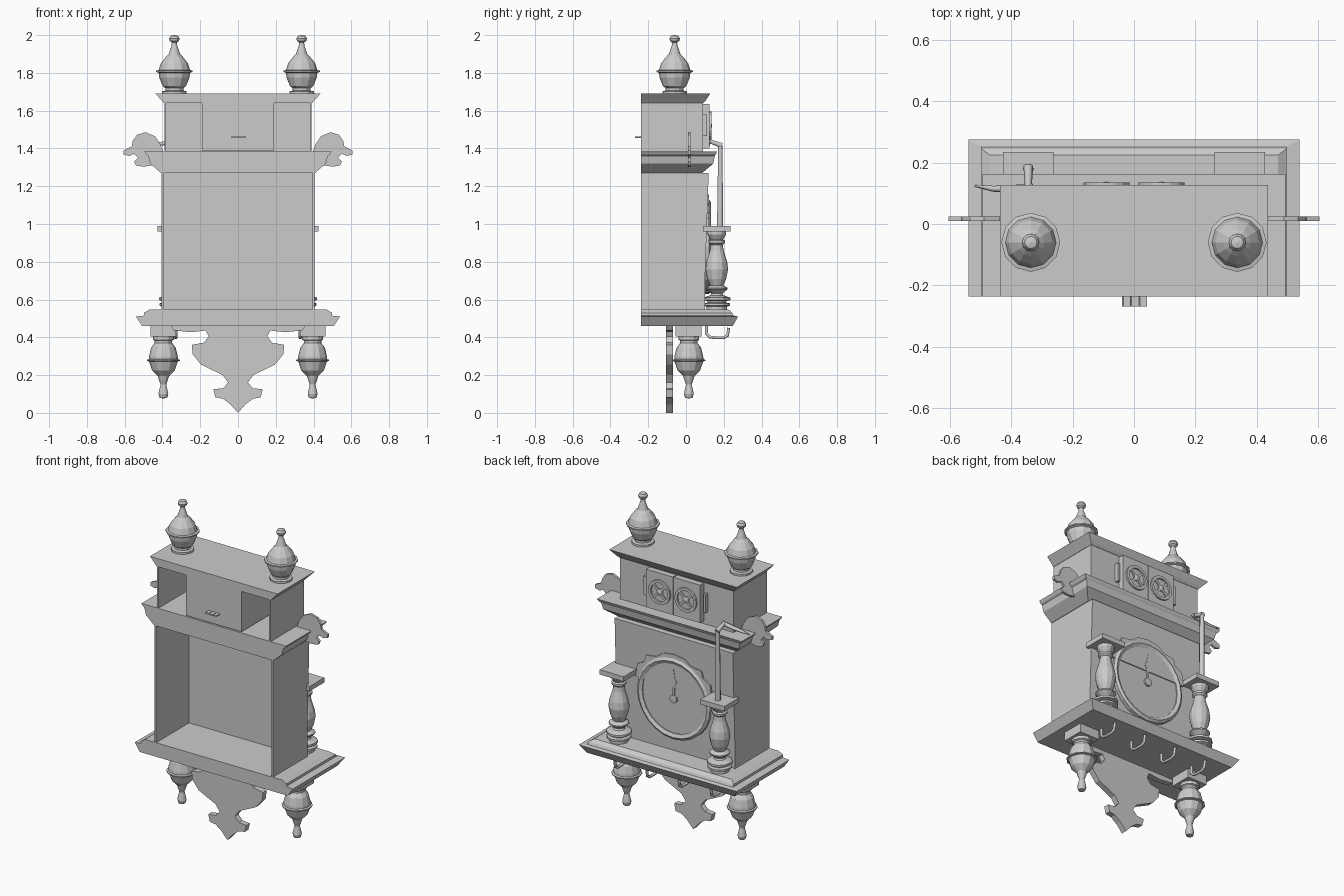
import bpy, bmesh, math
from mathutils import Matrix

BACK = -0.237


def finish(name, bm):
    bmesh.ops.remove_doubles(bm, verts=bm.verts, dist=1e-5)
    bmesh.ops.recalc_face_normals(bm, faces=bm.faces)
    me = bpy.data.meshes.new(name)
    bm.to_mesh(me)
    bm.free()
    ob = bpy.data.objects.new(name, me)
    bpy.context.collection.objects.link(ob)
    return ob


def box(name, x0, x1, y0, y1, z0, z1):
    bm = bmesh.new()
    bmesh.ops.create_cube(bm, size=1)
    for v in bm.verts:
        v.co = ((x0 + x1) / 2 + v.co.x * (x1 - x0),
                (y0 + y1) / 2 + v.co.y * (y1 - y0),
                (z0 + z1) / 2 + v.co.z * (z1 - z0))
    return finish(name, bm)


def moulding(name, levels):
    """Stacked rectangles (z, half width, front y) sharing a flat back."""
    bm = bmesh.new()
    rings = [[bm.verts.new(p) for p in ((-w, BACK, z), (w, BACK, z), (w, y, z), (-w, y, z))]
             for z, w, y in levels]
    for a, b in zip(rings, rings[1:]):
        for i in range(4):
            j = (i + 1) % 4
            bm.faces.new((a[i], a[j], b[j], b[i]))
    bm.faces.new(rings[0])
    bm.faces.new(rings[-1])
    return finish(name, bm)


def plate(name, pts, y0, y1):
    """Outline in x, z extruded along y."""
    bm = bmesh.new()
    f = bm.faces.new([bm.verts.new((x, y0, z)) for x, z in pts])
    new = bmesh.ops.extrude_face_region(bm, geom=[f])["geom"]
    for v in new:
        if isinstance(v, bmesh.types.BMVert):
            v.co.y = y1
    return finish(name, bm)


def lathe(name, prof, loc, n=12, along_y=False, closed=False):
    """Turned profile of (radius, height)."""
    bm = bmesh.new()
    vs = [bm.verts.new((r, 0, z)) for r, z in prof]
    es = [bm.edges.new(p) for p in zip(vs, vs[1:])]
    if closed:
        es.append(bm.edges.new((vs[-1], vs[0])))
    bmesh.ops.spin(bm, geom=vs + es, axis=(0, 0, 1), cent=(0, 0, 0),
                   angle=2 * math.pi, steps=n)
    if along_y:
        bm.transform(Matrix.Rotation(-math.pi / 2, 4, 'X'))
    bm.transform(Matrix.Translation(loc))
    return finish(name, bm)


def tube(name, pts, r, radii=None):
    cu = bpy.data.curves.new(name, 'CURVE')
    cu.dimensions = '3D'
    cu.bevel_depth = r
    cu.bevel_resolution = 1
    cu.use_fill_caps = True
    sp = cu.splines.new('POLY')
    sp.points.add(len(pts) - 1)
    for i, p in enumerate(pts):
        sp.points[i].co = (*p, 1)
        sp.points[i].radius = radii[i] if radii else 1
    ob = bpy.data.objects.new(name, cu)
    bpy.context.collection.objects.link(ob)
    return ob


# mouldings: base shelf, middle cornice, top slab
moulding("base_shelf", [(.46, .507, .247), (.51, .541, .276), (.515, .497, .252),
                        (.53, .497, .245), (.547, .47, .225)])
moulding("cornice", [(1.27, .408, .085), (1.32, .465, .145), (1.36, .475, .152),
                     (1.367, .485, .157), (1.383, .495, .164)])
moulding("top_slab", [(1.64, .392, .092), (1.655, .405, .105), (1.69, .437, .128)])

# main case, open at the back, front panel leaning slightly
bm = bmesh.new()
bmesh.ops.create_cube(bm, size=1)
for v in bm.verts:
    up, fr = v.co.z > 0, v.co.y > 0
    v.co.x *= .81
    v.co.y = ((.12 if up else .095) if fr else .085)
    v.co.z = 1.27 if up else .545
finish("case_front", bm)
for s in (-1, 1):
    box("case_side", s * .405 - s * .01, s * .405, BACK, .1, .545, 1.27)
    box("upper_side", s * .39 - s * .01, s * .39, BACK, .09, 1.38, 1.64)
box("upper_front", -.39, .39, .08, .09, 1.38, 1.64)
box("bellows_box", -.19, .19, BACK, .08, 1.39, 1.64)

# latch of three small wedges
for x in (-.027, 0, .027):
    plate("latch_wedge", [(x - .012, 1.455), (x + .012, 1.455), (x + .016, 1.463), (x - .008, 1.463)],
          -.27, BACK)

finial = [(0, 0), (.065, 0), (.065, .012), (.048, .016), (.048, .03), (.062, .04), (.08, .085),
          (.083, .11), (.096, .115), (.096, .122), (.083, .125), (.072, .16), (.045, .195),
          (.03, .21), (.015, .255), (.013, .27), (.025, .28), (.028, .292), (.02, .306), (0, .31)]
drop = [(0, .405), (.055, .405), (.055, .387), (.046, .382), (.046, .37), (.065, .345), (.076, .3),
        (.077, .285), (.087, .281), (.087, .275), (.076, .272), (.06, .225), (.03, .195),
        (.024, .175), (.015, .15), (.022, .12), (.026, .1), (.02, .08), (0, .076)]
column = [(0, .545), (.055, .545), (.055, .562), (.07, .568), (.07, .58), (.05, .584), (.05, .592),
          (.072, .597), (.072, .61), (.035, .622), (.03, .632), (.058, .655), (.058, .662),
          (.035, .675), (.05, .71), (.06, .76), (.055, .8), (.036, .86), (.032, .89), (.043, .9),
          (.043, .912), (.033, .918), (.05, .945), (.05, .96), (0, .96)]
ear = [(.38, 1.34), (.41, 1.42), (.44, 1.465), (.49, 1.486), (.535, 1.472), (.557, 1.44),
       (.563, 1.41), (.605, 1.39), (.605, 1.368), (.575, 1.36), (.55, 1.372), (.53, 1.35),
       (.55, 1.33), (.54, 1.31), (.5, 1.303), (.43, 1.315)]

# paired turned parts and side ears
for s in (-1, 1):
    lathe("top_finial", finial, (s * .337, -.06, 1.69))
    box("drop_block", s * .395 - .068, s * .395 + .068, -.055, .083, .405, .462)
    lathe("drop_finial", drop, (s * .395, .015, 0))
    lathe("column", column, (s * .345, .163, 0))
    box("column_cap", s * .345 - .082, s * .345 + .082, .09, .235, .96, .99)
    plate("side_ear", [(s * x, z) for x, z in ear], .01, .025)
    # doors with round crossed medallions
    box("door", min(s * .003, s * .185), max(s * .003, s * .185), .09, .125, 1.4, 1.635)
    c = s * .09
    lathe("medallion_ring", [(.058, 0), (.058, .012), (.075, .012), (.075, 0)],
          (c, .124, 1.52), 16, True, True)
    for a in (-1, 1):
        bm = bmesh.new()
        bmesh.ops.create_cube(bm, size=1)
        bm.transform(Matrix.Translation((c, .128, 1.52)) @ Matrix.Rotation(a * math.pi / 4, 4, 'Y')
                     @ Matrix.Diagonal((.125, .01, .014, 1)))
        finish("medallion_cross", bm)
    lathe("medallion_hub", [(.02, 0), (.02, .008), (0, .014)], (c, .125, 1.52), 8, True)
    box("door_bar", s * .205 - .008, s * .205 + .008, .09, .112, 1.465, 1.58)

# bottom bracket, mirrored outline
half = [(.36, .465), (.34, .437), (.25, .427), (.17, .436), (.155, .405), (.18, .372), (.245, .36),
        (.24, .31), (.195, .255), (.08, .2), (.052, .16), (.08, .13), (.13, .125), (.12, .082),
        (.08, .075), (.04, .045)]
plate("bottom_bracket", half + [(0, 0)] + [(-x, z) for x, z in reversed(half)], -.105, -.07)

# dial: arched crest, ring, face, hand
crest = [(.26, .95), (.25, 1.03), (.2, 1.06), (.19, 1.1), (.12, 1.11), (.07, 1.145)]
plate("dial_crest", crest + [(0, 1.155)] + [(-x, z) for x, z in reversed(crest)], .1, .122)
lathe("dial_ring", [(.215, 0), (.215, .03), (.235, .04), (.25, .03), (.25, 0)],
      (0, .092, .88), 24, True, True)
lathe("dial_face", [(.22, 0), (.22, .024), (0, .024)], (0, .092, .88), 24, True)
lathe("dial_hub", [(.025, 0), (.025, .012), (0, .014)], (0, .115, .88), 10, True)
plate("dial_hand", [(-.006, .88), (.006, .88), (.008, .96), (.024, .985), (.01, 1.01), (0, 1.07),
                    (-.01, 1.01), (-.024, .985), (-.008, .96)], .114, .124)

# hooks under the shelf
for x in (-.33, -.11, .11, .33):
    tube("hook", [(x, .108, .465), (x, .108, .42), (x, .125, .402), (x, .15, .398), (x, .2, .398),
                  (x, .22, .41), (x, .226, .45)], .009)

# bent rod standing on one column
tube("rod_post", [(-.345, .18, .99), (-.345, .182, 1.415)], .018, [1, .75])
tube("rod_arm", [(-.345, .19, 1.415), (-.345, .12, 1.44)], .016, [1, .7])
tube("rod_bar", [(-.33, .12, 1.44), (-.4, .115, 1.425), (-.46, .115, 1.42), (-.52, .125, 1.42)],
     .012, [1, 1, .8, .3])
